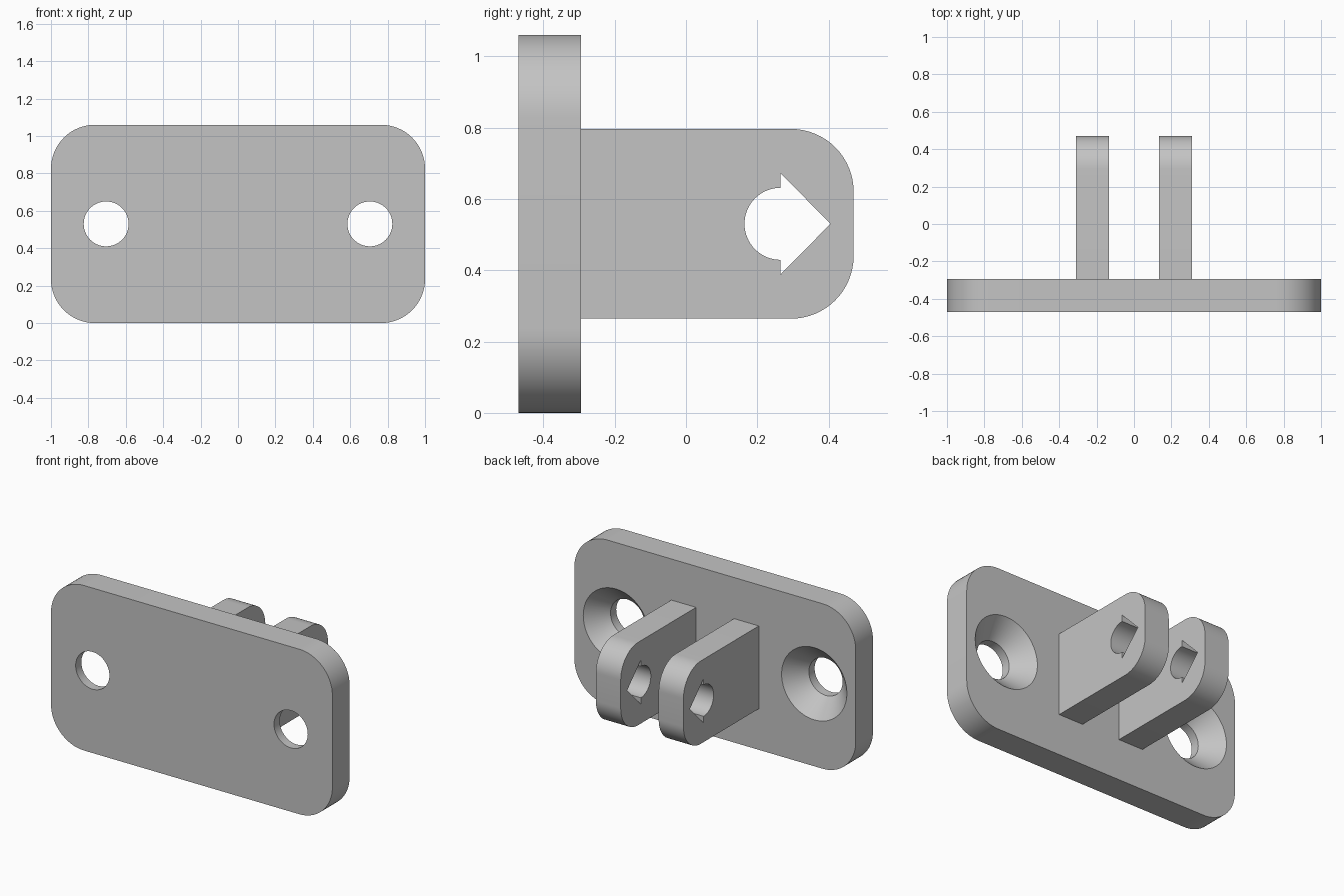
import bpy, bmesh
from math import sin, cos, pi, radians
from mathutils import Vector

cube = bpy.data.objects.get("Cube")
if cube:
    bpy.data.objects.remove(cube, do_unlink=True)

grey = bpy.data.materials.new("plain grey")
grey.use_nodes = True
COLOUR = (0.55, 0.55, 0.55, 1)
grey.diffuse_color = COLOUR
grey.node_tree.nodes["Principled BSDF"].inputs["Base Color"].default_value = COLOUR

MID_Z = 0.53
PLATE_FRONT, PLATE_BACK = -0.47, -0.295


def arc(cx, cy, r, start, end, steps=16):
    """Points along an arc, angles in degrees."""
    angles = [radians(start + (end - start) * i / steps) for i in range(steps + 1)]
    return [(cx + r * cos(a), cy + r * sin(a)) for a in angles]


def make_object(name, bm):
    bmesh.ops.recalc_face_normals(bm, faces=bm.faces)
    mesh = bpy.data.meshes.new(name)
    bm.to_mesh(mesh)
    bm.free()
    mesh.materials.append(grey)
    obj = bpy.data.objects.new(name, mesh)
    bpy.context.collection.objects.link(obj)
    return obj


def extrude_profile(name, points, offset):
    """Extrude a closed outline of 3D points along an offset."""
    bm = bmesh.new()
    face = bm.faces.new([bm.verts.new(p) for p in points])
    new = bmesh.ops.extrude_face_region(bm, geom=[face])["geom"]
    verts = [v for v in new if isinstance(v, bmesh.types.BMVert)]
    bmesh.ops.translate(bm, verts=verts, vec=Vector(offset))
    return make_object(name, bm)


def lathe_y(name, x, profile, steps=64):
    """Solid of revolution about a y-parallel axis, from (radius, y) pairs."""
    bm = bmesh.new()
    rings = [[bm.verts.new((px, y, pz)) for px, pz in arc(x, MID_Z, r, 0, 360, steps)[:-1]]
             for r, y in profile]
    for a, b in zip(rings, rings[1:]):
        for i in range(steps):
            j = (i + 1) % steps
            bm.faces.new((a[i], a[j], b[j], b[i]))
    bm.faces.new(rings[0])
    bm.faces.new(rings[-1])
    return make_object(name, bm)


def cut(obj, cutter):
    """Subtract the cutter, bake the result and discard the cutter."""
    cutter.hide_render = True
    mod = obj.modifiers.new("cut", 'BOOLEAN')
    mod.operation, mod.solver, mod.object = 'DIFFERENCE', 'EXACT', cutter
    bpy.ops.object.select_all(action='DESELECT')
    bpy.context.view_layer.objects.active = obj
    obj.select_set(True)
    bpy.ops.object.modifier_apply(modifier=mod.name)
    bpy.data.objects.remove(cutter, do_unlink=True)


def smooth(obj):
    bpy.ops.object.select_all(action='DESELECT')
    bpy.context.view_layer.objects.active = obj
    obj.select_set(True)
    bpy.ops.object.shade_smooth_by_angle(angle=radians(25))


# Mounting plate with rounded corners
R = 0.235
outline = (arc(1 - R, 2 * MID_Z - R, R, 0, 90) + arc(R - 1, 2 * MID_Z - R, R, 90, 180)
           + arc(R - 1, R, R, 180, 270) + arc(1 - R, R, R, 270, 360))
plate = extrude_profile("mounting_plate", [(x, PLATE_FRONT, z) for x, z in outline],
                        (0, PLATE_BACK - PLATE_FRONT, 0))

# Countersunk screw holes, wide at the back
for side in (-1, 1):
    sink = lathe_y("screw_hole_cutter", side * 0.705,
                   [(0.12, PLATE_FRONT - 0.1), (0.12, -0.412),
                    (0.232, PLATE_BACK), (0.232, PLATE_BACK + 0.1)])
    cut(plate, sink)
smooth(plate)

# Two rounded lugs with an arrow-shaped pin hole
LUG_IN, LUG_WIDTH = 0.135, 0.176
END, HALF, LR = 0.47, 0.266, 0.176
lug_outline = ([(PLATE_BACK, MID_Z - HALF)]
               + arc(END - LR, MID_Z - HALF + LR, LR, -90, 0)
               + arc(END - LR, MID_Z + HALF - LR, LR, 0, 90)
               + [(PLATE_BACK, MID_Z + HALF)])
PIN_Y = 0.265
pin_outline = (arc(PIN_Y, MID_Z, 0.101, 90, 270, 32)
               + [(PIN_Y, MID_Z - 0.142), (PIN_Y + 0.14, MID_Z), (PIN_Y, MID_Z + 0.142)])

for name, x in (("left_lug", LUG_IN), ("right_lug", -LUG_IN - LUG_WIDTH)):
    lug = extrude_profile(name, [(x, y, z) for y, z in lug_outline], (LUG_WIDTH, 0, 0))
    pin = extrude_profile("pin_hole_cutter", [(x - 0.05, y, z) for y, z in pin_outline],
                          (LUG_WIDTH + 0.1, 0, 0))
    cut(lug, pin)
    smooth(lug)
